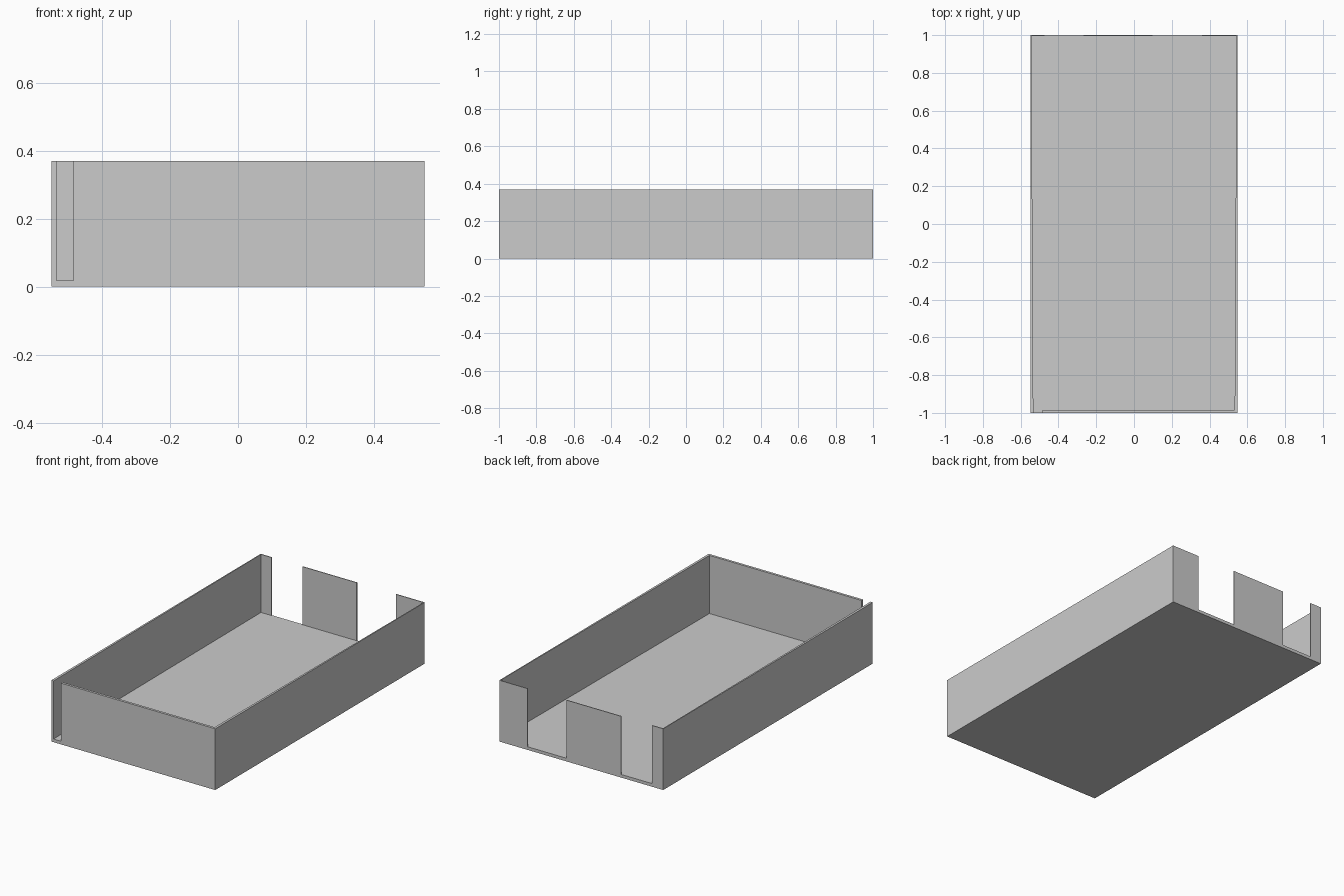
import bpy
import bmesh

if "Cube" in bpy.data.objects:
    bpy.data.objects.remove(bpy.data.objects["Cube"], do_unlink=True)

W, L, H = 0.548, 1.0, 0.37      # half width, half length, height
FLOOR = 0.019                   # floor thickness
THICK, THIN = 0.015, 0.005      # wall thickness at the front and at the back

grey = bpy.data.materials.new("plain grey")
grey.use_nodes = True
grey.diffuse_color = (0.6, 0.6, 0.6, 1)
bsdf = next(n for n in grey.node_tree.nodes if n.type == "BSDF_PRINCIPLED")
bsdf.inputs["Base Color"].default_value = grey.diffuse_color


def prism(name, outline, z0, z1):
    """Extrude a counter-clockwise plan outline from z0 to z1."""
    bm = bmesh.new()
    base = bm.faces.new([bm.verts.new((x, y, z0)) for x, y in outline])
    new = bmesh.ops.extrude_face_region(bm, geom=[base], use_keep_orig=True)["geom"]
    top = [v for v in new if isinstance(v, bmesh.types.BMVert)]
    bmesh.ops.translate(bm, verts=top, vec=(0, 0, z1 - z0))
    bmesh.ops.recalc_face_normals(bm, faces=bm.faces)
    mesh = bpy.data.meshes.new(name)
    bm.to_mesh(mesh)
    bm.free()
    mesh.materials.append(grey)
    obj = bpy.data.objects.new(name, mesh)
    bpy.context.collection.objects.link(obj)
    return obj


def rect(x0, x1, y0, y1):
    return [(x0, y0), (x1, y0), (x1, y1), (x0, y1)]


# Floor slab
prism("floor", rect(-W, W, -L, L), 0, FLOOR)

# Front wall, left side wall and left back return, as one bent wall
gap = -0.484
prism("front_and_left_wall", [
    (gap, -L), (W, -L), (W, L), (0.36, L), (0.36, L - THIN),
    (W - THIN, L - THIN), (W - THICK, -L + THICK), (gap, -L + THICK),
], FLOOR, H)

# Right side wall with its short back return; a slot stays open at the front
prism("right_wall", [
    (-W, -L), (-W + THICK, -L), (-W + THIN, L - THIN),
    (-0.473, L - THIN), (-0.473, L), (-W, L),
], FLOOR, H)

# Free-standing panel between the two back openings
prism("back_panel", rect(-0.267, 0.097, L - THIN, L), FLOOR, H)
